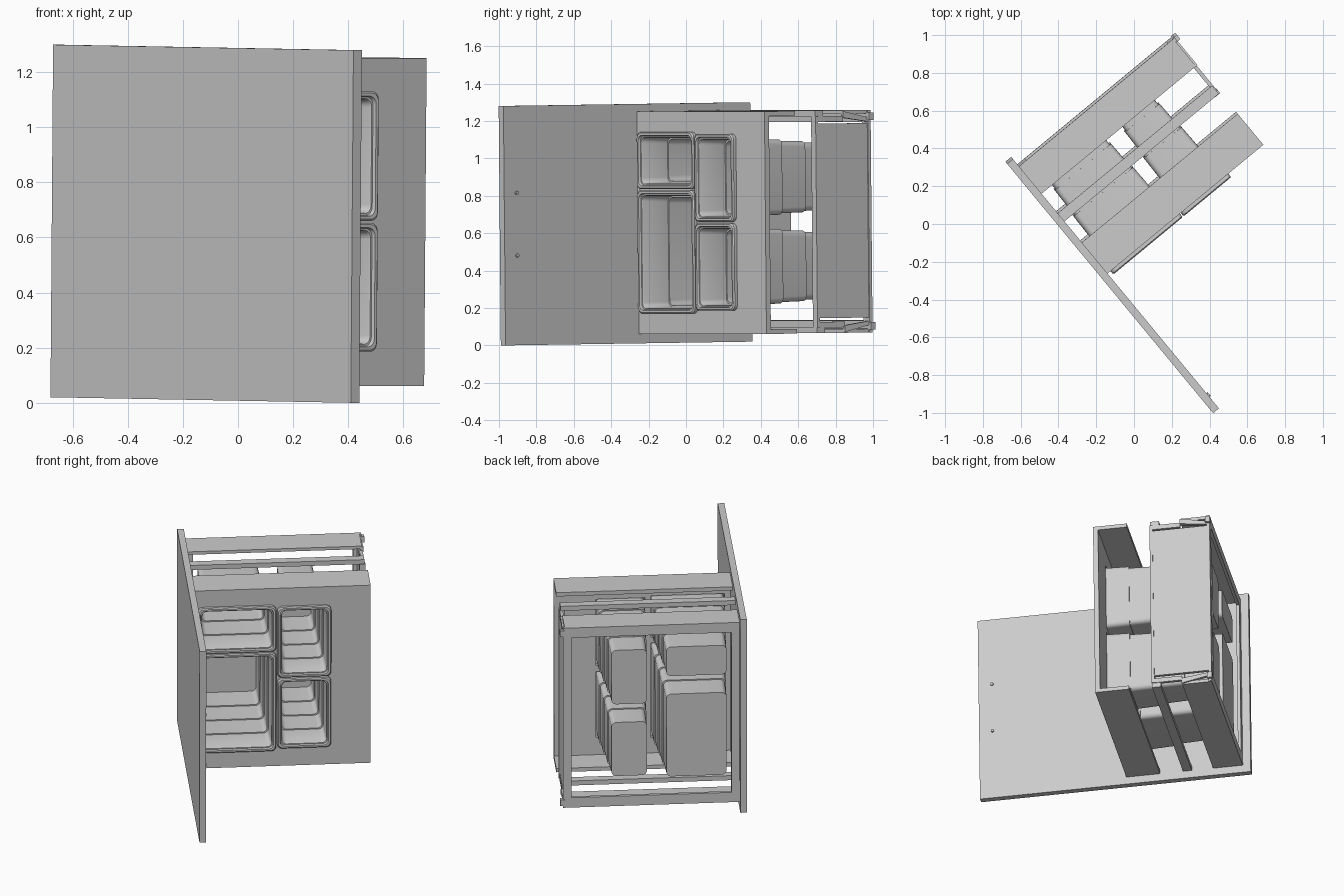
import bpy, bmesh, math
from mathutils import Matrix, Vector

if "Cube" in bpy.data.objects:
    bpy.data.objects.remove(bpy.data.objects["Cube"])

# Local frame: u runs along the big panel, w away from it, z up (whole model is turned and slightly tilted)
U = Vector((0.637, -0.771, -0.0117)).normalized()
V = Vector((0.771, 0.637, 0.0)).normalized()
Z = U.cross(V).normalized()
FRAME = Matrix((U, V, Z)).transposed().to_4x4()
FRAME.translation = (-0.65, 0.355, 0.02)
ZSUM = 1.29  # mirror sum for top / bottom parts of the carcass


def finish(name, bm, smooth=False):
    bmesh.ops.recalc_face_normals(bm, faces=bm.faces)
    me = bpy.data.meshes.new(name)
    bm.to_mesh(me)
    bm.free()
    ob = bpy.data.objects.new(name, me)
    bpy.context.collection.objects.link(ob)
    ob.matrix_world = FRAME
    if smooth:
        bpy.ops.object.select_all(action='DESELECT')
        ob.select_set(True)
        bpy.context.view_layer.objects.active = ob
        bpy.ops.object.shade_smooth_by_angle(angle=math.radians(30))
    return ob


def add_box(bm, u0, u1, w0, w1, z0, z1):
    m = Matrix.Translation(((u0 + u1) / 2, (w0 + w1) / 2, (z0 + z1) / 2))
    m = m @ Matrix.Diagonal((u1 - u0, w1 - w0, z1 - z0, 1))
    bmesh.ops.create_cube(bm, size=1, matrix=m)


def box(name, *d):
    bm = bmesh.new()
    add_box(bm, *d)
    return finish(name, bm)


def pair(name, u0, u1, w0, w1, z0, z1):
    box("top_" + name, u0, u1, w0, w1, z0, z1)
    box("bottom_" + name, u0, u1, w0, w1, ZSUM - z1, ZSUM - z0)


def rounded_loop(bm, u, w0, w1, z0, z1, r, n=5):
    vs = []
    corners = [(w1 - r, z1 - r, 0), (w0 + r, z1 - r, 90), (w0 + r, z0 + r, 180), (w1 - r, z0 + r, 270)]
    for cw, cz, a0 in corners:
        for i in range(n + 1):
            a = math.radians(a0 + 90 * i / n)
            vs.append(bm.verts.new((u, cw + r * math.cos(a), cz + r * math.sin(a))))
    return vs


def bin_profile():
    # (u, inset) from inner back, out over the rim, to outer back; body narrows in four steps
    stops = [0.09, 0.27, 0.44, 0.61, 0.79]
    ins = [0.066, 0.055, 0.044, 0.033]
    inner, outer = [], []
    for k in range(4):
        a, b = stops[k], stops[k + 1]
        inner += [(a + 0.01, ins[k]), (b + (0.01 if k < 3 else 0), ins[k] - 0.004)]
        outer += [(a, ins[k] - 0.01), (b, ins[k] - 0.014)]
    rim = [(0.797, 0.026), (0.797, 0.02), (0.811, 0.017), (0.811, 0.006), (0.805, 0.0), (0.787, 0.0)]
    return inner + rim + outer[::-1]


def make_bin(name, w0, w1, z0, z1):
    bm = bmesh.new()
    loops = [rounded_loop(bm, u, w0 + d, w1 - d, z0 + d, z1 - d, 0.03) for u, d in bin_profile()]
    n = len(loops[0])
    for a, b in zip(loops, loops[1:]):
        for i in range(n):
            j = (i + 1) % n
            bm.faces.new((a[i], a[j], b[j], b[i]))
    bm.faces.new(loops[0])
    bm.faces.new(loops[-1])
    finish(name, bm, smooth=True)


# Large side panel with two fixings
box("large_side_panel", 0, 1.712, -0.04, 0, 0, 1.28)
for k, z in enumerate((0.48, 0.815)):
    bm = bmesh.new()
    m = Matrix.Translation((1.627, 0.003, z)) @ Matrix.Rotation(math.pi / 2, 4, 'X')
    bmesh.ops.create_cone(bm, cap_ends=True, segments=12, radius1=0.01, radius2=0.01, depth=0.012, matrix=m)
    finish("panel_fixing_%d" % k, bm)

# Bins
BINS = {
    "lower_wide_bin": (0.02, 0.497, 0.16, 0.818),
    "upper_wide_bin": (0.02, 0.497, 0.825, 1.13),
    "lower_narrow_bin": (0.503, 0.83, 0.175, 0.642),
    "upper_narrow_bin": (0.503, 0.83, 0.65, 1.12),
}
cut = bmesh.new()
for name, rect in BINS.items():
    make_bin(name, *rect)
    w0, w1, z0, z1 = rect
    add_box(cut, 0.6, 0.9, w0 + 0.015, w1 - 0.015, z0 + 0.015, z1 - 0.015)
cutter = finish("opening_cutter", cut)
cutter.hide_render = True
cutter.hide_set(True)

# Front panel with bin openings, and its top / bottom returns
front = box("front_panel", 0.755, 0.786, 0, 1.07, 0.05, 1.24)
mod = front.modifiers.new("openings", 'BOOLEAN')
mod.object = cutter
mod.solver = 'EXACT'
pair("front_plate", 0.573, 0.755, 0, 1.07, 1.215, 1.24)

# Top and bottom rails
pair("middle_rail", 0.372, 0.428, 0, 1.06, 1.21, 1.24)
pair("rear_plate", 0.07, 0.238, 0, 1.06, 1.22, 1.24)
pair("rear_rail", 0.05, 0.07, 0, 1.07, 1.175, 1.24)
pair("end_rail", 0.238, 0.428, 1.045, 1.065, 1.18, 1.21)

# End board, posts and rear stiles
box("end_board", 0.06, 0.415, 1.045, 1.065, 0.13, 1.17)
box("end_post", 0.412, 0.43, 1.03, 1.068, 0.08, 1.21)
box("outer_rear_stile", 0.05, 0.07, 1.02, 1.07, 0.11, 1.18)
box("inner_rear_stile", 0.05, 0.07, 0, 0.05, 0.11, 1.18)

# Corner latches: a catch block and a tapered arm on the end, top and bottom
pair("latch_block", 0.045, 0.075, 1.06, 1.088, 1.185, 1.225)
for name, s in (("top", 1), ("bottom", -1)):
    bm = bmesh.new()
    pts = [(0.07, 1.178), (0.07, 1.2), (0.24, 1.235), (0.24, 1.2)]
    if s < 0:
        pts = [(u, ZSUM - z) for u, z in pts]
    f = bm.faces.new([bm.verts.new((u, 1.05, z)) for u, z in pts])
    ext = bmesh.ops.extrude_face_region(bm, geom=[f])
    bmesh.ops.translate(bm, vec=(0, 0.02, 0), verts=[v for v in ext["geom"] if isinstance(v, bmesh.types.BMVert)])
    finish(name + "_latch_arm", bm)
